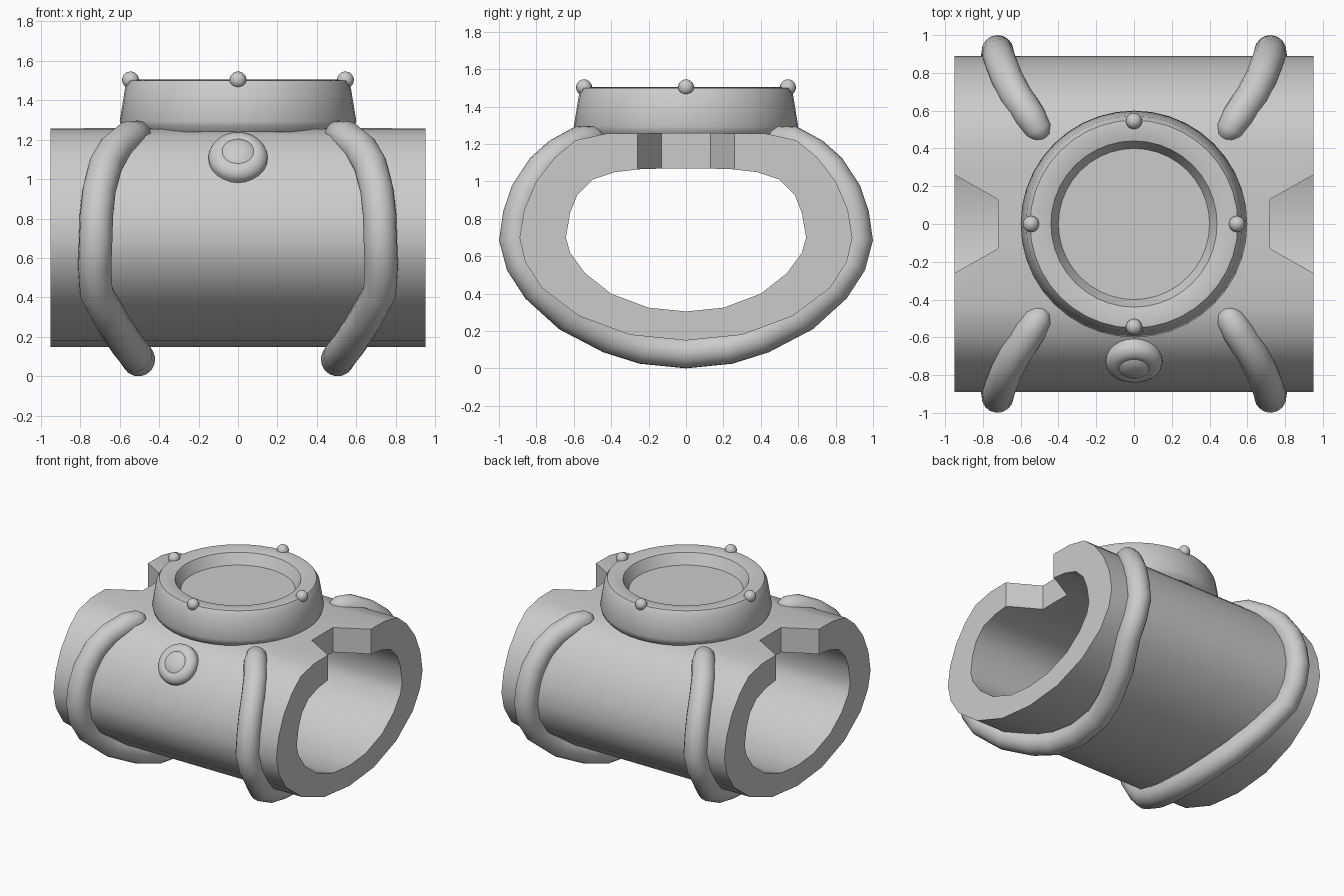
import bpy, bmesh
from math import pi, cos, sin, radians
from mathutils import Vector, Matrix

if "Cube" in bpy.data.objects:
    bpy.data.objects.remove(bpy.data.objects["Cube"])


def finish(obj, angle=35):
    bpy.ops.object.select_all(action='DESELECT')
    obj.select_set(True)
    bpy.context.view_layer.objects.active = obj
    bpy.ops.object.shade_smooth_by_angle(angle=radians(angle))


def make(name, bm):
    bmesh.ops.recalc_face_normals(bm, faces=bm.faces)
    me = bpy.data.meshes.new(name)
    bm.to_mesh(me)
    bm.free()
    obj = bpy.data.objects.new(name, me)
    bpy.context.collection.objects.link(obj)
    return obj


def bridge(bm, a, b):
    n = len(a)
    for i in range(n):
        bm.faces.new((a[i], a[(i + 1) % n], b[(i + 1) % n], b[i]))


def lathe(name, profile, sides, matrix=Matrix()):
    bm = bmesh.new()
    rings = [[bm.verts.new((r * cos(2 * pi * i / sides), r * sin(2 * pi * i / sides), z))
              for i in range(sides)] for r, z in profile]
    for a, b in zip(rings, rings[1:]):
        bridge(bm, a, b)
    bm.faces.new(rings[0])
    bm.faces.new(rings[-1])
    bm.transform(matrix)
    obj = make(name, bm)
    finish(obj)
    return obj


def mirrored(half):
    return half + [(-y, z) for y, z in half[-2:0:-1]]


# hollow wrist band, extruded along x
outer = mirrored([(0, .15), (.3, .18), (.57, .28), (.77, .43), (.86, .57), (.89, .7),
                  (.865, .85), (.80, 1.0), (.70, 1.13), (.59, 1.22), (.43, 1.255), (0, 1.26)])
inner = mirrored([(0, .305), (.2, .325), (.4, .4), (.54, .51), (.62, .62), (.642, .7),
                  (.62, .83), (.58, .93), (.5, 1.01), (.38, 1.05), (.23, 1.067), (0, 1.07)])
bm = bmesh.new()
loops = [[bm.verts.new((x, y, z)) for y, z in sec]
         for x, sec in ((-.95, outer), (.95, outer), (.95, inner), (-.95, inner))]
for i in range(4):
    bridge(bm, loops[i], loops[(i + 1) % 4])
band = make("band", bm)

# flared notch in the top of each end
for s in (-1, 1):
    bm = bmesh.new()
    k = .13 / .23
    low, high = [[bm.verts.new((s * x, y, z)) for x, y in
                  ((.72, -.13), (1.0, -.13 - .28 * k), (1.0, .13 + .28 * k), (.72, .13))]
                 for z in (.95, 1.4)]
    bridge(bm, low, high)
    bm.faces.new(low)
    bm.faces.new(high)
    cutter = make("notch_cutter", bm)
    cutter.hide_render = True
    mod = band.modifiers.new("notch", 'BOOLEAN')
    mod.operation = 'DIFFERENCE'
    mod.solver = 'EXACT'
    mod.object = cutter
    bpy.context.view_layer.objects.active = band
    bpy.ops.object.modifier_apply(modifier=mod.name)
    bpy.data.objects.remove(cutter)
finish(band)

# dial housing with a recessed face
lathe("dial", [(.57, 1.24), (.59, 1.265), (.60, 1.295), (.572, 1.465), (.55, 1.50),
               (.50, 1.505), (.44, 1.49), (.40, 1.41)], 40)

# studs on the dial rim
for i in range(4):
    bm = bmesh.new()
    bmesh.ops.create_uvsphere(bm, u_segments=16, v_segments=10, radius=.043)
    a = i * pi / 2
    bm.transform(Matrix.Translation((.545 * cos(a), .545 * sin(a), 1.503)))
    finish(make("rim_stud", bm))

# domed button on the front slope
n = Vector((0, -.78, .63))
m = Matrix.Translation((0, -.735, 1.115)) @ n.to_track_quat('Z', 'Y').to_matrix().to_4x4()
lathe("button", [(.15, -.06), (.15, 0), (.143, .02), (.12, .038), (.095, .045),
                 (.08, .042), (.06, .054), (.03, .06)], 24, m)

# round straps hugging each end of the band
half = [(.505, 0, .085), (.52, .23, .108), (.565, .41, .165), (.64, .63, .28),
        (.72, .795, .43), (.727, .88, .56), (.722, .915, .69), (.718, .895, .82),
        (.705, .855, .94), (.672, .77, 1.07), (.625, .68, 1.15), (.55, .57, 1.213),
        (.505, .495, 1.225), (.49, .46, 1.225), (.485, .443, 1.225)]
radii = [.085] * 11 + [.083, .072, .048, .015]
path = [(x, -y, z) for x, y, z in half[:0:-1]] + half
widths = radii[:0:-1] + radii
for s, side in ((-1, "left"), (1, "right")):
    cu = bpy.data.curves.new(side + "_strap", 'CURVE')
    cu.dimensions = '3D'
    cu.bevel_depth = 1
    cu.bevel_resolution = 6
    cu.use_fill_caps = True
    sp = cu.splines.new('POLY')
    sp.points.add(len(path) - 1)
    for p, (x, y, z), r in zip(sp.points, path, widths):
        p.co = (s * x, y, z, 1)
        p.radius = r
    strap = bpy.data.objects.new(side + "_strap", cu)
    bpy.context.collection.objects.link(strap)
    bpy.ops.object.select_all(action='DESELECT')
    strap.select_set(True)
    bpy.context.view_layer.objects.active = strap
    bpy.ops.object.convert(target='MESH')
    finish(bpy.context.object, 60)
